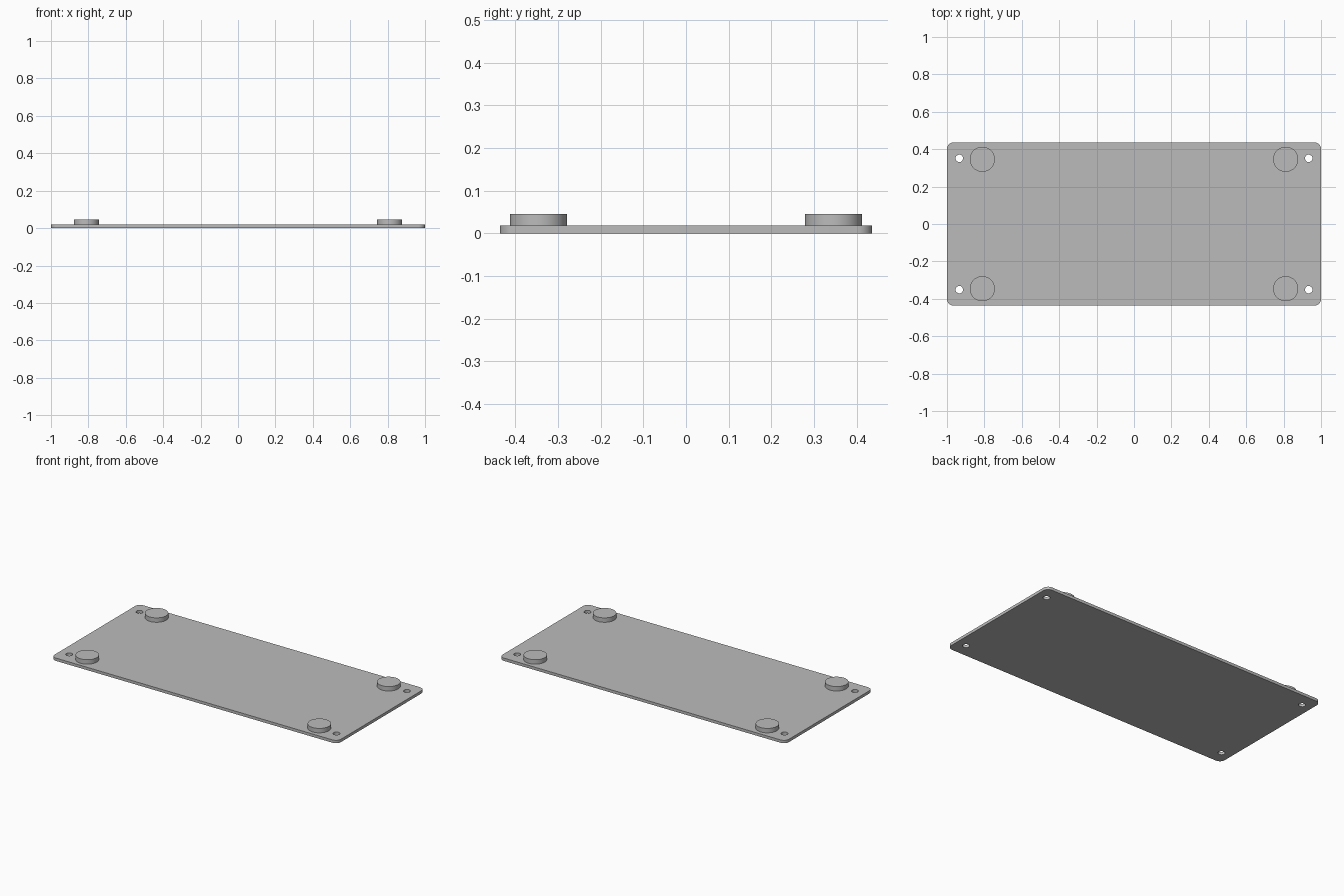
import bpy
import bmesh
import math

cube = bpy.data.objects.get("Cube")
if cube:
    bpy.data.objects.remove(cube, do_unlink=True)

HALF_X, HALF_Y, THICK = 1.0, 0.436, 0.018
CORNER_R = 0.035
FOOT_X, FOOT_Y, FOOT_R, FOOT_TOP = 0.811, 0.346, 0.067, 0.046
HOLE_X, HOLE_Y, HOLE_R = 0.934, 0.351, 0.02
CORNERS = [(1, 1, "back_left"), (-1, 1, "back_right"),
           (-1, -1, "front_right"), (1, -1, "front_left")]

grey = bpy.data.materials.new("plain_grey")
grey.use_nodes = True
colour = (0.5, 0.5, 0.5, 1)
grey.diffuse_color = colour
grey.node_tree.nodes["Principled BSDF"].inputs["Base Color"].default_value = colour


def arc(cx, cy, r, start, sweep, steps):
    """Points along an arc, angles in radians."""
    return [(cx + r * math.cos(start + sweep * i / steps),
             cy + r * math.sin(start + sweep * i / steps)) for i in range(steps + 1)]


def extruded(name, outlines, z0, z1):
    """Fill closed outlines (inner ones become holes) and extrude from z0 to z1."""
    curve = bpy.data.curves.new(name + "_outline", "CURVE")
    curve.dimensions = "2D"
    curve.fill_mode = "BOTH"
    curve.extrude = (z1 - z0) / 2
    for points in outlines:
        spline = curve.splines.new("POLY")
        spline.points.add(len(points) - 1)
        for p, (x, y) in zip(spline.points, points):
            p.co = (x, y, 0, 1)
        spline.use_cyclic_u = True
    helper = bpy.data.objects.new(name + "_helper", curve)
    mesh = bpy.data.meshes.new_from_object(helper)
    bpy.data.objects.remove(helper)
    bpy.data.curves.remove(curve)

    # Weld caps to walls and merge the flat cap triangles
    bm = bmesh.new()
    bm.from_mesh(mesh)
    bmesh.ops.remove_doubles(bm, verts=bm.verts, dist=1e-5)
    bmesh.ops.recalc_face_normals(bm, faces=bm.faces)
    bmesh.ops.translate(bm, verts=bm.verts, vec=(0, 0, (z0 + z1) / 2))
    bm.to_mesh(mesh)
    bm.free()

    mesh.name = name
    mesh.materials.clear()
    mesh.materials.append(grey)
    obj = bpy.data.objects.new(name, mesh)
    bpy.context.collection.objects.link(obj)
    bpy.ops.object.select_all(action="DESELECT")
    obj.select_set(True)
    bpy.context.view_layer.objects.active = obj
    bpy.ops.object.shade_smooth_by_angle(angle=math.radians(30))
    return obj


# Base plate with rounded corners and four screw holes
rim = []
for i, (sx, sy, _) in enumerate(CORNERS):
    rim += arc(sx * (HALF_X - CORNER_R), sy * (HALF_Y - CORNER_R),
               CORNER_R, i * math.pi / 2, math.pi / 2, 8)
holes = [arc(sx * HOLE_X, sy * HOLE_Y, HOLE_R, 0, math.tau, 24)[:-1]
         for sx, sy, _ in CORNERS]
extruded("base_plate", [rim] + holes, 0, THICK)

# Round feet standing on the plate near each corner
for sx, sy, label in CORNERS:
    circle = arc(sx * FOOT_X, sy * FOOT_Y, FOOT_R, 0, math.tau, 48)[:-1]
    extruded("foot_" + label, [circle], THICK, FOOT_TOP)
